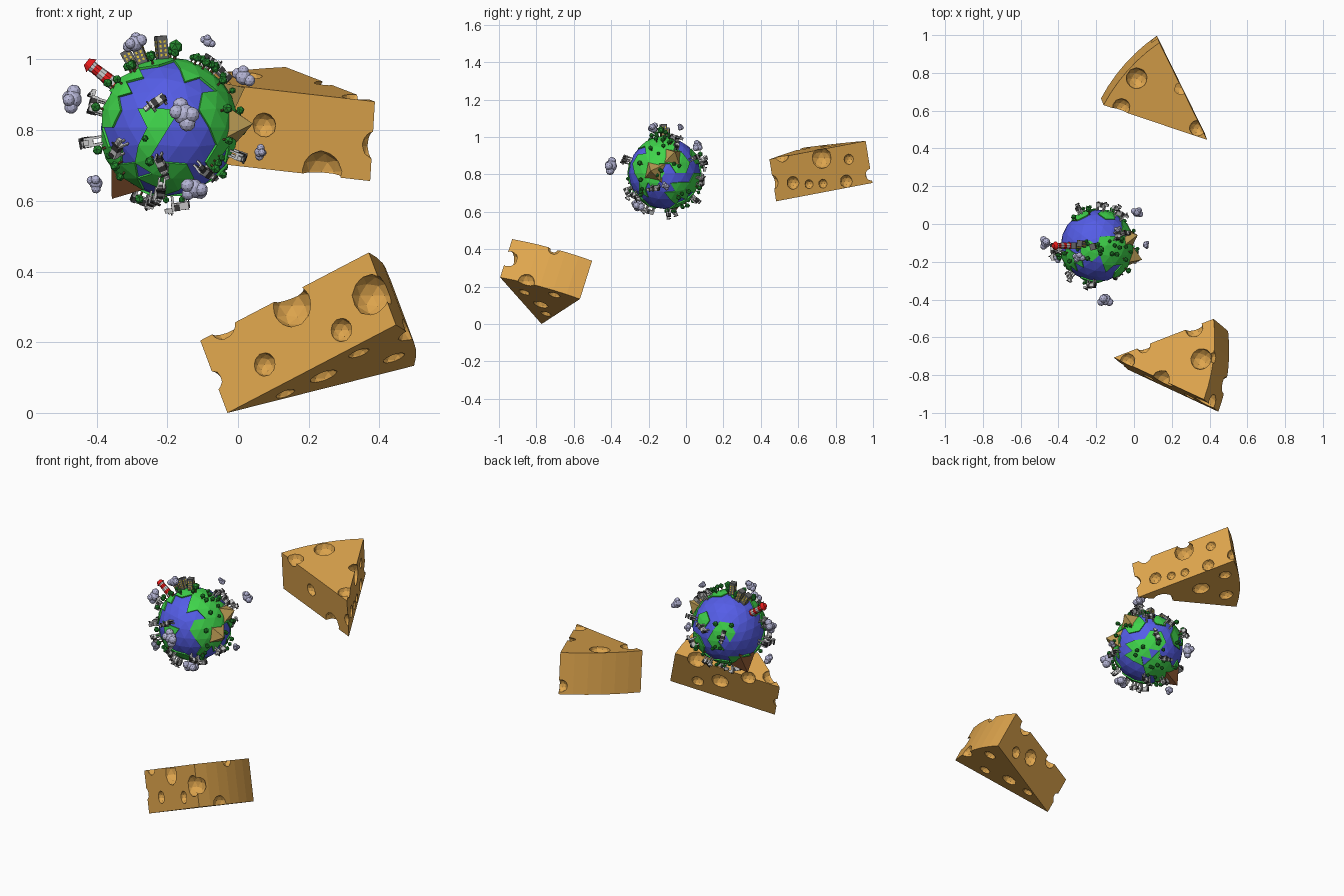
import bpy, bmesh, math, random
from mathutils import Vector, Matrix

if "Cube" in bpy.data.objects:
    bpy.data.objects.remove(bpy.data.objects["Cube"])

random.seed(4)
CENTRE = Vector((-0.196, -0.115, 0.807))
V = Vector


def material(name, rgb):
    m = bpy.data.materials.new(name)
    m.diffuse_color = (*rgb, 1)
    m.use_nodes = True
    m.node_tree.nodes["Principled BSDF"].inputs["Base Color"].default_value = m.diffuse_color
    return m


MAT = {n: material(n, c) for n, c in {
    "cheese": (.74, .38, .075), "ocean": (.09, .11, .8), "land": (.05, .66, .07),
    "leaf": (.02, .27, .03), "wood": (.16, .07, .03), "cloud": (.47, .47, .68),
    "sand": (.5, .33, .09), "brown": (.25, .09, .03), "white": (.6, .6, .6),
    "black": (.04, .04, .04), "red": (.8, .01, .01), "grey": (.13, .13, .13),
    "window": (.8, .6, .05)}.items()}


class Part:
    """Collects primitives of several colours in one mesh."""
    def __init__(self):
        self.bm, self.mats = bmesh.new(), []

    def paint(self, verts, mat):
        if mat not in self.mats:
            self.mats.append(mat)
        for f in {f for v in verts for f in v.link_faces}:
            f.material_index = self.mats.index(mat)

    def box(self, loc, size, mat):
        m = Matrix.Translation(loc) @ Matrix.Diagonal((*size, 1))
        self.paint(bmesh.ops.create_cube(self.bm, size=1, matrix=m)["verts"], mat)

    def ball(self, loc, r, mat, sub=1):
        self.paint(bmesh.ops.create_icosphere(self.bm, subdivisions=sub, radius=r,
                   matrix=Matrix.Translation(loc))["verts"], mat)

    def cone(self, z0, z1, r0, r1, mat, n=8):
        self.paint(bmesh.ops.create_cone(self.bm, cap_ends=True, segments=n, radius1=r0,
                   radius2=r1, depth=z1 - z0,
                   matrix=Matrix.Translation((0, 0, (z0 + z1) / 2)))["verts"], mat)

    def mesh(self, name):
        me = bpy.data.meshes.new(name)
        self.bm.to_mesh(me)
        self.bm.free()
        for m in self.mats:
            me.materials.append(MAT[m])
        return me


def add(name, me, matrix=Matrix()):
    ob = bpy.data.objects.new(name, me)
    bpy.context.collection.objects.link(ob)
    ob.matrix_world = matrix
    return ob


def on_globe(name, me, d, dist=.2, spin=0, scale=1):
    """Stand a mesh upright on the globe in direction d."""
    d = V(d).normalized()
    rot = d.to_track_quat('Z', 'Y').to_matrix().to_4x4()
    return add(name, me, Matrix.Translation(CENTRE + d * dist) @ rot
               @ Matrix.Rotation(spin, 4, 'Z') @ Matrix.Scale(scale, 4))


# Cheese wedges: tip, the two rind directions, holes (along, across, height, radius)
def cheese(name, tip, b, c, holes, R=.582, T=.228):
    u = (V(b).normalized() + V(c).normalized()).normalized()
    v = V(b) - V(c)
    v = (v - u * v.dot(u)).normalized()
    n = u.cross(v)
    if n.z < 0:
        n = -n

    def at(a, t, h):
        ang = math.radians(22.5) * t
        return V(tip) + (u * math.cos(ang) + v * math.sin(ang)) * a * R + n * h * T

    p = Part()
    outline = [(0, 0)] + [(1 - .03 * (1 - (-1 + i / 3) ** 2), -1 + i / 3) for i in range(7)]
    low = [p.bm.verts.new(at(a, t, 0)) for a, t in outline]
    face = p.bm.faces.new(low)
    ext = bmesh.ops.extrude_face_region(p.bm, geom=[face])["geom"]
    bmesh.ops.translate(p.bm, vec=n * T, verts=[g for g in ext if isinstance(g, bmesh.types.BMVert)])
    bmesh.ops.recalc_face_normals(p.bm, faces=p.bm.faces)
    p.paint(p.bm.verts, "cheese")
    ob = add(name, p.mesh(name))
    q = Part()
    for i, (a, t, h, r) in enumerate(holes):
        q.ball(at(a, t, h), r, "cheese", 2)
    cut = add(name + "_cutter", q.mesh(name + "_cutter"))
    cut.hide_render = True
    boo = ob.modifiers.new("holes", 'BOOLEAN')
    boo.operation, boo.object, boo.solver, boo.use_self = 'DIFFERENCE', cut, 'EXACT', True
    bpy.context.view_layer.update()
    me = bpy.data.meshes.new_from_object(ob.evaluated_get(bpy.context.evaluated_depsgraph_get()))
    ob.modifiers.clear()
    ob.data = me
    bpy.data.objects.remove(cut)


cheese("front_cheese", (-.03, -.772, .0), (.473, -.22, .247), (.515, .2, .13), [
    (.14, .6, 1.05, .045), (.275, 1, .335, .034), (.52, 1, .85, .062), (.72, 1, .27, .034),
    (.93, .95, .5, .06), (.5, 0, -.03, .042), (.72, .55, -.03, .032), (.86, -.4, -.03, .034),
    (.3, -1, .95, .04), (.55, -1.05, .55, .048), (.75, -1.05, .3, .035), (.8, -.95, .98, .05),
    (.85, 0, 1.03, .06), (-.02, 0, .45, .032), (.3, -.4, -.03, .03), (1, .35, .02, .05),
    (.99, -.05, 1, .035)])
cheese("back_cheese", (.374, .482, .656), (-.27, .515, .099), (-.55, .2, .065), [
    (.53, .95, .8, .058), (.74, 1.03, .15, .036), (.5, 1.03, .2, .025), (.2, 1.1, .35, .036),
    (.36, 1.03, .25, .025), (-.02, 0, .45, .042), (.14, .4, 1.05, .045), (.8, 1.05, .65, .03),
    (.56, -1.05, .55, .036), (.25, -1.05, .05, .06), (.86, 0, 1.04, .058),
    (.84, -.9, 1.03, .048), (1, .95, .2, .035), (.6, 0, -.04, .05), (.85, -.5, -.03, .04),
    (.85, .5, -.03, .035)])

# Ocean
p = Part()
p.ball(CENTRE, .192, "ocean", 3)
add("ocean", p.mesh("ocean"))

# Continents: raised patches of the same faceted sphere
BLOBS = [(V(d).normalized(), r) for d, r in [
    ((-.2, -.95, .15), .24), ((-.2, -.93, -.2), .2), ((-.35, -.8, -.45), .2),
    ((-.05, -.65, -.75), .33), ((.75, -.6, .3), .3),
    ((.9, -.4, 0), .42), ((.7, -.6, -.4), .2), ((.8, 0, .6), .45), ((.85, .45, .3), .3),
    ((.2, -.1, 1), .28), ((.4, -.45, .8), .26), ((-.25, -.12, .93), .26), ((-.65, -.35, .65), .26),
    ((-.85, -.42, .25), .26), ((-.85, -.3, -.4), .3), ((-.4, .8, .35), .26), ((-.2, .95, -.05), .22),
    ((.4, .8, -.3), .3), ((.7, .4, -.55), .3), ((.1, .5, -.85), .35), ((-.5, .3, -.8), .4),
    ((.3, .85, .45), .25), ((-.6, -.4, -.7), .25)]]


def is_land(d):
    return any(d.angle(b) < r for b, r in BLOBS)


p = Part()
p.ball((0, 0, 0), .186, "land", 3)
sea = [f for f in p.bm.faces if not is_land(f.calc_center_median())]
bmesh.ops.delete(p.bm, geom=sea, context='FACES')
ext = bmesh.ops.extrude_face_region(p.bm, geom=p.bm.faces[:])["geom"]
for g in ext:
    if isinstance(g, bmesh.types.BMVert):
        g.co *= .199 / .186
bmesh.ops.recalc_face_normals(p.bm, faces=p.bm.faces)
add("continents", p.mesh("continents"), Matrix.Translation(CENTRE))

# Trees
p = Part()
p.cone(-.01, .016, .004, .003, "wood", 5)
p.ball((0, 0, .024), .014, "leaf")
tree = p.mesh("tree")
count = 0
while count < 60:
    d = V([random.gauss(0, 1) for _ in range(3)]).normalized()
    if is_land(d):
        on_globe("tree", tree, d, .194, random.random() * 6, random.uniform(.7, 1.1))
        count += 1
on_globe("tall_tree", tree, (.02, -.02, .23), .195, 0, 1.5)

# Cows
p = Part()
p.box((0, 0, .028), (.044, .02, .019), "white")
p.box((.008, 0, .03), (.014, .0215, .0165), "black")
p.box((-.017, .003, .031), (.011, .0165, .015), "black")
for x in (-.017, .017):
    for y in (-.007, .007):
        p.box((x, y, .009), (.006, .005, .022), "white")
p.box((.026, 0, .037), (.013, .01, .014), "white")
p.box((.034, 0, .035), (.013, .011, .011), "white")
p.box((.024, 0, .045), (.004, .022, .005), "black")
p.box((-.024, 0, .025), (.003, .003, .022), "black")
cow = p.mesh("cow")
for i, d in enumerate([
        (-.22, -.02, -.04), (-.2, -.03, .06), (-.03, -.2, .07), (.1, .05, .17), (.16, .07, .16),
        (.2, -.05, -.08), (-.02, -.19, -.1), (-.04, -.08, -.2), (.02, .2, .06), (-.1, .2, .05),
        (.02, .15, -.13), (.09, .18, -.04), (-.08, .05, -.2), (.1, -.15, -.12), (-.02, -.13, -.17),
        (.12, .16, .08), (.03, .02, -.21), (-.14, -.15, -.06)]):
    on_globe("cow", cow, d, .195, i * 1.9, 1.1 if i else 1.4)

# Clouds
p = Part()
for loc, r in [((0, 0, 0), .024), ((.021, .004, -.002), .017), ((-.021, -.004, .003), .018),
               ((.006, .017, .008), .016), ((-.004, -.015, .012), .017)]:
    p.ball(loc, r, "cloud", 2)
cloud = p.mesh("cloud")
for x, y, z, s in [(-.468, -.1, .887, 1.1), (-.292, -.175, 1.045, .95), (-.085, -.03, 1.05, .6),
                   (.015, .06, .95, .95), (-.153, -.4, .845, 1.3), (.062, -.11, .738, .65),
                   (-.125, -.255, .635, 1.15), (-.402, -.18, .65, .8)]:
    d = V((x, y, z)) - CENTRE
    on_globe("cloud", cloud, d, d.length, x * 30, s)

# Mountains
for name, d, tip, r, mat in [("sand_peak", (.19, .05, .1), .25, .075, "sand"),
                             ("sand_peak", (.21, -.065, .01), .25, .078, "sand"),
                             ("brown_peak", (-.16, .06, -.2), .265, .085, "brown")]:
    p = Part()
    p.cone(0, tip - .17, r, 0, mat, 4)
    on_globe(name, p.mesh(name), d, .17, .6)

# Lighthouse with stripes
p = Part()
for i, mat in enumerate(["red", "white", "red", "white", "red"]):
    p.cone(i * .018, i * .018 + .018, .02 - i * .001, .019 - i * .001, mat, 10)
p.cone(.09, .1, .016, .016, "white", 10)
p.cone(.1, .118, .023, .012, "red", 10)
on_globe("lighthouse", p.mesh("lighthouse"), (-.21, .0, .168), .18)

# Tower blocks with windows
for d, h in [((-.115, 0, .2), .058), ((-.08, .01, .205), .062), ((-.02, -.005, .22), .068)]:
    p = Part()
    p.box((0, 0, h / 2 - .005), (.034, .03, h + .01), "grey")
    for row in range(4):
        for k in (-.008, .008):
            z = .014 + row * (h - .018) / 4
            p.box((k, 0, z), (.006, .0315, .007), "window")
            p.box((0, k * .8, z), (.0355, .006, .007), "window")
    on_globe("tower_block", p.mesh("tower_block"), d, .193, .0)
